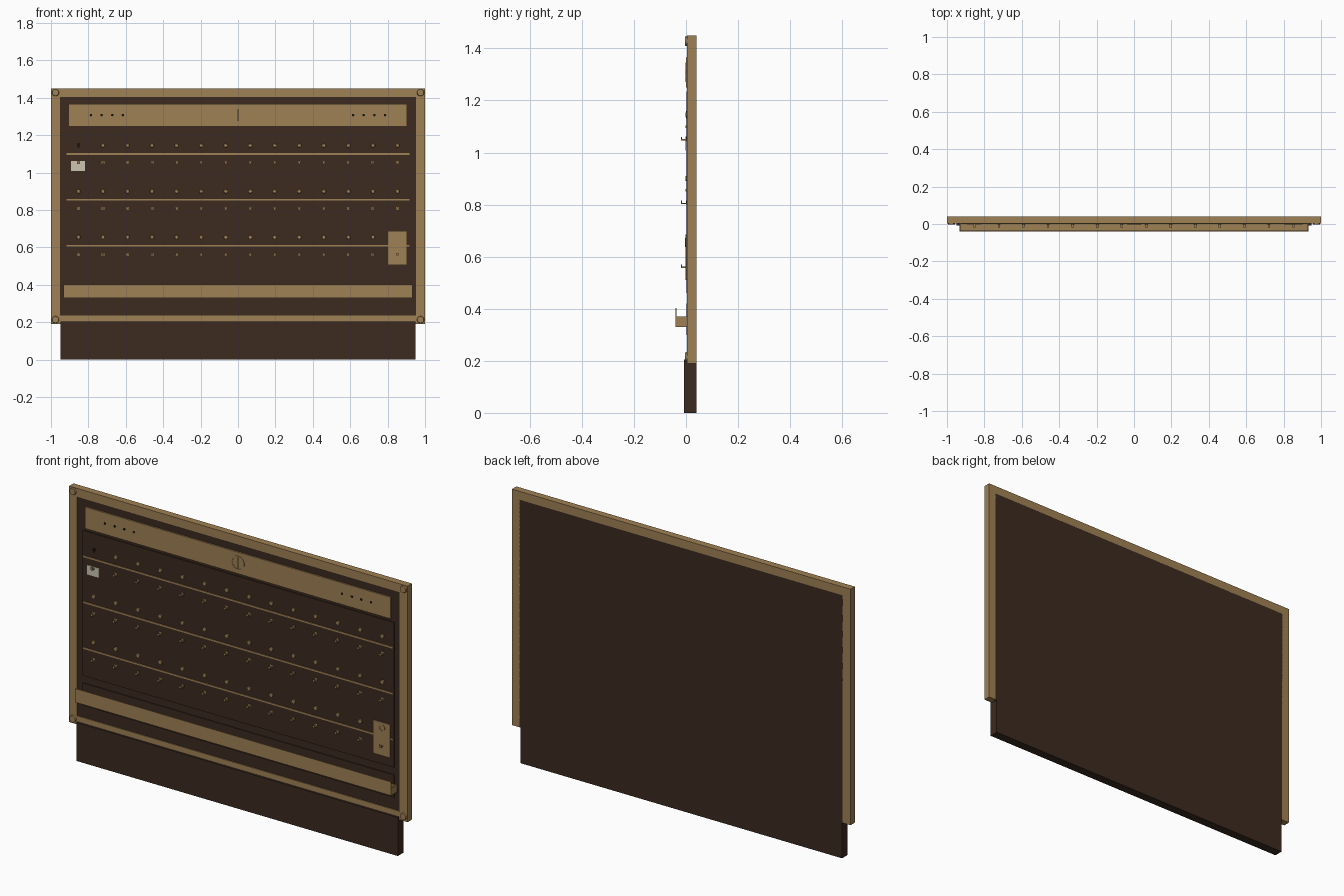
import bpy, bmesh, math
from mathutils import Matrix, Vector

cube = bpy.data.objects.get("Cube")
if cube:
    bpy.data.objects.remove(cube, do_unlink=True)


def material(name, rgb):
    m = bpy.data.materials.new(name)
    m.use_nodes = True
    m.diffuse_color = (*rgb, 1)
    bsdf = next(n for n in m.node_tree.nodes if n.type == 'BSDF_PRINCIPLED')
    bsdf.inputs["Base Color"].default_value = (*rgb, 1)
    bsdf.inputs["Roughness"].default_value = 0.7
    return m


BRASS = material("brass", (0.35, 0.22, 0.09))
WOOD = material("dark_wood", (0.045, 0.023, 0.014))
BLACK = material("black_hole", (0.008, 0.007, 0.006))
IVORY = material("ivory", (0.6, 0.56, 0.44))


def box(bm, x0, x1, y0, y1, z0, z1):
    size = Vector((x1 - x0, y1 - y0, z1 - z0))
    mid = Vector((x0 + x1, y0 + y1, z0 + z1)) / 2
    bmesh.ops.create_cube(bm, size=1, matrix=Matrix.Translation(mid) @ Matrix.Diagonal(size).to_4x4())


def disc(bm, x, z, r, y0, y1, r_front=None, sides=20):
    # cylinder along y, front at y0
    m = Matrix.Translation((x, (y0 + y1) / 2, z)) @ Matrix.Rotation(math.pi / 2, 4, 'X')
    bmesh.ops.create_cone(bm, cap_ends=True, segments=sides, radius1=r,
                          radius2=r_front or r, depth=y1 - y0, matrix=m)


def ring(bm, x, z, r_out, r_in, y0, y1, sides=24):
    loops = []
    for r, y in ((r_out, y1), (r_out, y0), (r_in, y0), (r_in, y1)):
        loops.append([bm.verts.new((x + r * math.cos(a), y, z + r * math.sin(a)))
                      for a in (math.tau * i / sides for i in range(sides))])
    for k in range(4):
        a, b = loops[k], loops[(k + 1) % 4]
        for i in range(sides):
            j = (i + 1) % sides
            bm.faces.new((a[i], a[j], b[j], b[i]))


def part(name, mat, build, smooth=False):
    bm = bmesh.new()
    build(bm)
    bmesh.ops.recalc_face_normals(bm, faces=bm.faces)
    mesh = bpy.data.meshes.new(name)
    bm.to_mesh(mesh)
    bm.free()
    mesh.materials.append(mat)
    ob = bpy.data.objects.new(name, mesh)
    bpy.context.collection.objects.link(ob)
    if smooth:
        bpy.ops.object.select_all(action='DESELECT')
        ob.select_set(True)
        bpy.context.view_layer.objects.active = ob
        bpy.ops.object.shade_smooth_by_angle(angle=math.radians(35))
    return ob


COLUMNS = [-0.853 + 0.1312 * i for i in range(14)]
ROWS = [1.145, 0.9, 0.655]
LAST = COLUMNS[-1]

# Boards
part("back_panel", WOOD, lambda bm: box(bm, -0.956, 0.956, 0.008, 0.04, 0.19, 1.406))
part("skirting_board", WOOD, lambda bm: box(bm, -0.95, 0.95, -0.008, 0.04, 0, 0.205))
part("hook_board", WOOD, lambda bm: box(bm, -0.92, 0.92, 0.002, 0.01, 0.46, 1.235))
part("tray_backing", WOOD, lambda bm: box(bm, -0.92, 0.92, 0.002, 0.01, 0.3, 0.42))

# Frame with corner bolts
for side, s in (("left", 1), ("right", -1)):
    xs = sorted((s * 0.953, s))
    part(f"{side}_stile", BRASS, lambda bm: box(bm, *xs, 0.003, 0.04, 0.19, 1.45))
part("top_rail", BRASS, lambda bm: box(bm, -0.953, 0.953, 0.003, 0.04, 1.405, 1.45))
part("bottom_rail", BRASS, lambda bm: box(bm, -0.953, 0.953, 0.003, 0.038, 0.19, 0.235))


def bolts(bm):
    for x in (-0.976, 0.976):
        for z in (0.214, 1.428):
            disc(bm, x, z, 0.02, -0.004, 0.006, 0.017)


part("corner_bolts", BRASS, bolts, True)

# Header plate with peg holes and central latch
part("header_plate", BRASS, lambda bm: box(bm, -0.903, 0.9, 0, 0.01, 1.25, 1.365))


def header_holes(bm):
    for s in (-1, 1):
        for i in range(4):
            disc(bm, s * (0.615 + 0.057 * i), 1.308, 0.007, -0.001, 0.004, sides=12)


part("header_holes", BLACK, header_holes)
part("latch_ring", BRASS, lambda bm: ring(bm, 0, 1.308, 0.038, 0.033, -0.002, 0.004), True)
part("latch_bar", WOOD, lambda bm: box(bm, -0.003, 0.003, -0.002, 0.004, 1.273, 1.345))


# Rows of rails, studs and hooks
def rails(bm):
    for z in ROWS:
        box(bm, -0.916, 0.916, -0.001, 0.006, z - 0.05, z - 0.041)


def studs(bm):
    for r, z in enumerate(ROWS):
        for c, x in enumerate(COLUMNS):
            if (r, c) != (0, 0):
                disc(bm, x, z, 0.0125, -0.002, 0.006, 0.009, 16)


def hooks(bm):
    for z in ROWS:
        for x in COLUMNS:
            zh = z - 0.092
            box(bm, x - 0.006, x + 0.006, -0.018, 0.006, zh - 0.006, zh - 0.001)
            box(bm, x - 0.006, x + 0.006, -0.019, -0.015, zh - 0.006, zh + 0.007)
            box(bm, x - 0.007, x + 0.007, 0, 0.006, zh - 0.008, zh + 0.008)


part("row_rails", BRASS, rails)
part("studs", BRASS, studs, True)
part("hooks", BRASS, hooks)


# Empty stud socket and hanging tag
def socket(bm):
    disc(bm, COLUMNS[0], 1.15, 0.009, 0, 0.004, sides=16)
    box(bm, COLUMNS[0] - 0.005, COLUMNS[0] + 0.005, 0, 0.004, 1.131, 1.15)


def tag(bm):
    x = COLUMNS[0]
    box(bm, x - 0.04, x + 0.036, -0.004, -0.001, 1.008, 1.046)
    box(bm, x - 0.04, x - 0.008, -0.004, -0.001, 1.046, 1.061)
    box(bm, x + 0.008, x + 0.036, -0.004, -0.001, 1.046, 1.061)


part("empty_socket", BLACK, socket)
part("hanging_tag", IVORY, tag)

# Cover plate over the last position
part("cover_plate", BRASS, lambda bm: box(bm, LAST - 0.05, LAST + 0.048, -0.002, 0.006, 0.51, 0.685))
part("cover_ring", BRASS, lambda bm: ring(bm, LAST, 0.655, 0.017, 0.014, -0.004, 0.002), True)


# Open tray with raised front lip
def tray(bm):
    box(bm, -0.933, 0.933, -0.041, 0.008, 0.33, 0.336)
    box(bm, -0.933, 0.933, -0.041, -0.036, 0.336, 0.403)
    box(bm, -0.933, 0.933, 0.001, 0.008, 0.336, 0.37)
    for s in (-1, 1):
        box(bm, *sorted((s * 0.927, s * 0.933)), -0.036, 0.001, 0.336, 0.37)


part("tray", BRASS, tray)
